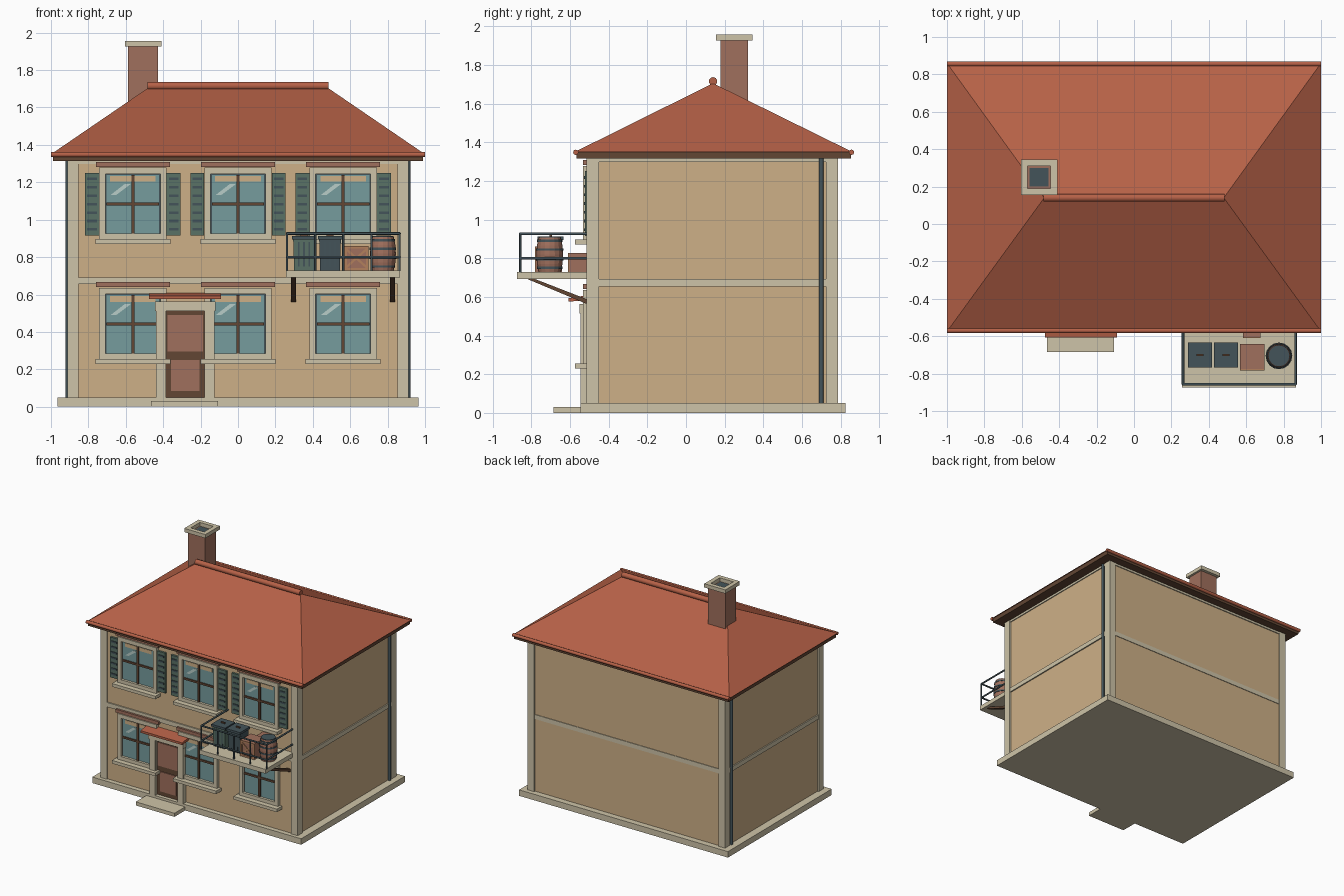
import bpy, bmesh
from math import pi, cos, sin
from mathutils import Vector

cube = bpy.data.objects.get("Cube")
if cube:
    bpy.data.objects.remove(cube)


def material(name, r, g, b):
    lin = [((c / 255 + 0.055) / 1.055) ** 2.4 for c in (r, g, b)] + [1]
    m = bpy.data.materials.new(name)
    m.use_nodes = True
    m.diffuse_color = lin
    m.node_tree.nodes["Principled BSDF"].inputs["Base Color"].default_value = lin
    return m


PLASTER = material("tan plaster", 206, 176, 135)
STONE = material("cream stone", 206, 196, 168)
TILE = material("red tile", 182, 97, 71)
BRICK = material("brick brown", 160, 112, 93)
DARK = material("dark timber", 98, 70, 52)
GLASS = material("teal glass", 118, 156, 157)
GLINT = material("pale glint", 185, 205, 200)
GREEN = material("shutter green", 90, 114, 102)
SLATE = material("slate metal", 68, 84, 90)
WOOD = material("light wood", 178, 128, 92)


def finish(name, bm, mat):
    bmesh.ops.recalc_face_normals(bm, faces=bm.faces)
    mesh = bpy.data.meshes.new(name)
    bm.to_mesh(mesh)
    bm.free()
    mesh.materials.append(mat)
    ob = bpy.data.objects.new(name, mesh)
    bpy.context.collection.objects.link(ob)
    return ob


def box(name, x, y, z, mat, taper=1):
    """Box from (min, max) ranges; taper scales the bottom face."""
    bm = bmesh.new()
    bmesh.ops.create_cube(bm, size=1)
    for v in bm.verts:
        s = taper if v.co.z < 0 else 1
        v.co = [(r[0] + r[1]) / 2 + c * (r[1] - r[0]) * k
                for r, c, k in zip((x, y, z), v.co, (s, s, 1))]
    return finish(name, bm, mat)


def prism(name, pts, axis, a, b, mat):
    """Extrude a 2D outline along the x or y axis from a to b."""
    bm = bmesh.new()
    place = (lambda p, t: (t, *p)) if axis == "x" else (lambda p, t: (p[0], t, p[1]))
    face = bm.faces.new([bm.verts.new(place(p, a)) for p in pts])
    geo = bmesh.ops.extrude_face_region(bm, geom=[face])["geom"]
    shift = Vector(place((0, 0), b - a))
    bmesh.ops.translate(bm, vec=shift, verts=[g for g in geo if isinstance(g, bmesh.types.BMVert)])
    return finish(name, bm, mat)


def rod(name, p, q, r, mat, sides=8):
    p, q = Vector(p), Vector(q)
    bm = bmesh.new()
    bmesh.ops.create_cone(bm, cap_ends=True, segments=sides, radius1=r, radius2=r, depth=(q - p).length)
    turn = (q - p).to_track_quat("Z", "Y")
    for v in bm.verts:
        v.co = turn @ v.co + (p + q) / 2
    ob = finish(name, bm, mat)
    for f in ob.data.polygons:
        f.use_smooth = len(f.vertices) == 4
    ob.data.set_sharp_from_angle(angle=0.9)
    return ob


def lathe(name, x, y, profile, mat, sides=16):
    bm = bmesh.new()
    rings = [[bm.verts.new((x + r * cos(2 * pi * i / sides), y + r * sin(2 * pi * i / sides), z))
              for i in range(sides)] for r, z in profile]
    for lo, hi in zip(rings, rings[1:]):
        for i in range(sides):
            j = (i + 1) % sides
            bm.faces.new((lo[i], lo[j], hi[j], hi[i]))
    bm.faces.new(rings[0])
    bm.faces.new(rings[-1])
    return finish(name, bm, mat)


def frame(name, x, z, w, y, mat):
    """Four rectangular bars around an opening that faces the front."""
    box(name + "_left", (x[0], x[0] + w), y, z, mat)
    box(name + "_right", (x[1] - w, x[1]), y, z, mat)
    box(name + "_bottom", (x[0] + w, x[1] - w), y, (z[0], z[0] + w), mat)
    box(name + "_top", (x[0] + w, x[1] - w), y, (z[1] - w, z[1]), mat)


# Body of the house
FRONT = -0.505
box("plinth", (-.965, .965), (-.545, .825), (0, .05), STONE)
box("walls", (-.9, .9), (FRONT, .775), (.05, 1.32), PLASTER)
box("floor_band", (-.91, .91), (-.515, .78), (.655, .692), STONE)
box("top_band", (-.908, .908), (-.513, .783), (1.298, 1.32), STONE)
for sx in (-1, 1):
    for y in ((-.515, -.45), (.725, .787)):
        box("corner_post", sorted((sx * .852, sx * .912)), y, (.05, 1.315), STONE)
    rod("downpipe", (sx * .911, .70, .05), (sx * .911, .70, 1.32), .012, SLATE)

# Hipped roof
box("eaves", (-.99, .99), (-.566, .853), (1.315, 1.35), DARK)
bm = bmesh.new()
base = [bm.verts.new((x, y, 1.35)) for x, y in ((-1, -.575), (1, -.575), (1, .86), (-1, .86))]
west, east = bm.verts.new((-.48, .14, 1.705)), bm.verts.new((.48, .14, 1.705))
for f in (base, (base[0], base[1], east, west), (base[1], base[2], east),
          (base[2], base[3], west, east), (base[3], base[0], west)):
    bm.faces.new(f)
finish("roof", bm, TILE)
rod("ridge_tile", (-.485, .14, 1.715), (.485, .14, 1.715), .022, TILE, 10)
for y in (-.57, .856):
    rod("eave_tile", (-1, y, 1.348), (1, y, 1.348), .014, TILE)

# Chimney with an open cap
box("chimney", (-.588, -.428), (.178, .32), (1.35, 1.925), BRICK)
for x in ((-.605, -.57), (-.446, -.41)):
    box("chimney_cap_side", x, (.155, .345), (1.925, 1.956), STONE)
for y in ((.155, .19), (.31, .345)):
    box("chimney_cap_end", (-.57, -.446), y, (1.925, 1.956), STONE)
box("flue", (-.558, -.458), (.2, .3), (1.92, 1.929), SLATE)


# Windows
def window(cx, cz, shutters):
    def part(name, hw, z, y, mat, dx=0):
        box(name, (cx + dx - hw, cx + dx + hw), (y, FRONT), (cz + z[0], cz + z[1]), mat)
    frame("window_frame", (cx - .18, cx + .18), (cz - .19, cz + .195), .033, (-.532, FRONT), STONE)
    part("window_lining", .147, (-.163, .163), -.509, SLATE)
    part("window_glass", .14, (-.156, .156), -.513, GLASS)
    part("window_blind", .122, (.12, .15), -.516, PLASTER)
    glint = [(-.118, .05), (-.088, .05), (-.012, .107), (-.045, .107)]
    prism("window_glint", [(cx + u, cz + v) for u, v in glint], "y", -.516, -.512, GLINT)
    part("window_mullion", .008, (-.156, .156), -.524, DARK)
    part("window_crossbar", .14, (-.006, .01), -.522, DARK)
    part("window_sill", .2, (-.212, -.186), -.575, STONE)
    part("window_lintel", .198, (.2, .226), -.532, BRICK)
    if shutters:
        for sx in (-1, 1):
            part("shutter", .037, (-.168, .168), -.522, GREEN, sx * .218)
            for i in range(7):
                z = -.135 + i * .045
                part("shutter_slat", .026, (z - .007, z + .007), -.527, SLATE, sx * .218)


for x in (-.562, 0, .562):
    window(x, .441, False)
    window(x, 1.083, True)

# Doorway
DX = -.282
box("door", (DX - .105, DX + .105), (-.515, FRONT), (.05, .513), DARK)
box("door_upper_panel", (DX - .095, DX + .095), (-.522, FRONT), (.295, .49), BRICK)
box("door_lower_panel", (DX - .075, DX + .075), (-.522, FRONT), (.085, .25), BRICK)
for sx in (-1, 1):
    box("door_pillar", sorted((DX + sx * .104, DX + sx * .156)), (-.545, FRONT), (.05, .52), STONE)
box("door_header", (DX - .162, DX + .162), (-.552, FRONT), (.513, .562), STONE)
box("door_step", (-.465, -.107), (-.685, -.54), (0, .03), STONE)
prism("door_canopy", [(-.5, .585), (-.5, .61), (-.608, .593), (-.608, .575)], "x", -.475, -.09, TILE)

# Balcony
box("balcony_floor", (.257, .866), (-.873, FRONT), (.692, .728), STONE)
for x in (.283, .813):
    prism("balcony_bracket", [(-.82, .692), (-.78, .692), (-.505, .585), (-.505, .56)], "x", x, x + .026, DARK)
for z in (.80, .926):
    rod("front_rail", (.26, -.857, z), (.866, -.857, z), .007, SLATE)
    for x in (.262, .864):
        rod("side_rail", (x, -.857, z), (x, FRONT, z), .007, SLATE)
for i in range(5):
    x = .262 + i * .1505
    rod("rail_post", (x, -.857, .725), (x, -.857, .93), .006, SLATE)

# Two lidded bins
for cx, mat in ((.353, GREEN), (.492, SLATE)):
    box("bin_body", (cx - .058, cx + .058), (-.757, -.643), (.728, .895), mat, .9)
    box("bin_lid", (cx - .064, cx + .064), (-.767, -.634), (.893, .912), SLATE)
    box("bin_handle", (cx - .018, cx + .018), (-.706, -.694), (.912, .922), DARK)
    for dx in (-.028, 0, .028):
        box("bin_rib", (cx + dx - .005, cx + dx + .005), (-.757, -.65), (.75, .88), SLATE)


# Slatted crates
def crate(x, y, z):
    box("crate", x, y, z, BRICK)
    front = (y[0] - .007, y[0])
    frame("crate_frame", x, z, .014, front, WOOD)
    for a, b in (x, x[::-1]):
        prism("crate_brace", [(a, z[0]), (a, z[0] + .016), (b, z[1]), (b, z[1] - .016)], "y", *front, WOOD)


crate((.568, .698), (-.775, -.642), (.728, .86))
crate((.583, .675), (-.603, FRONT), (.728, .828))


# Barrel
def bulge(z):
    return .069 - .011 * ((z - .818) / .09) ** 2


lathe("barrel", .775, -.705, [(bulge(z), z) for z in (.728, .77, .818, .866, .908)], BRICK)
lathe("barrel_lid", .775, -.705, [(.056, .905), (.056, .912)], SLATE)
for z in (.75, .795, .845, .89):
    lathe("barrel_hoop", .775, -.705, [(bulge(z) + .003, z - .006), (bulge(z) + .003, z + .006)], SLATE)
